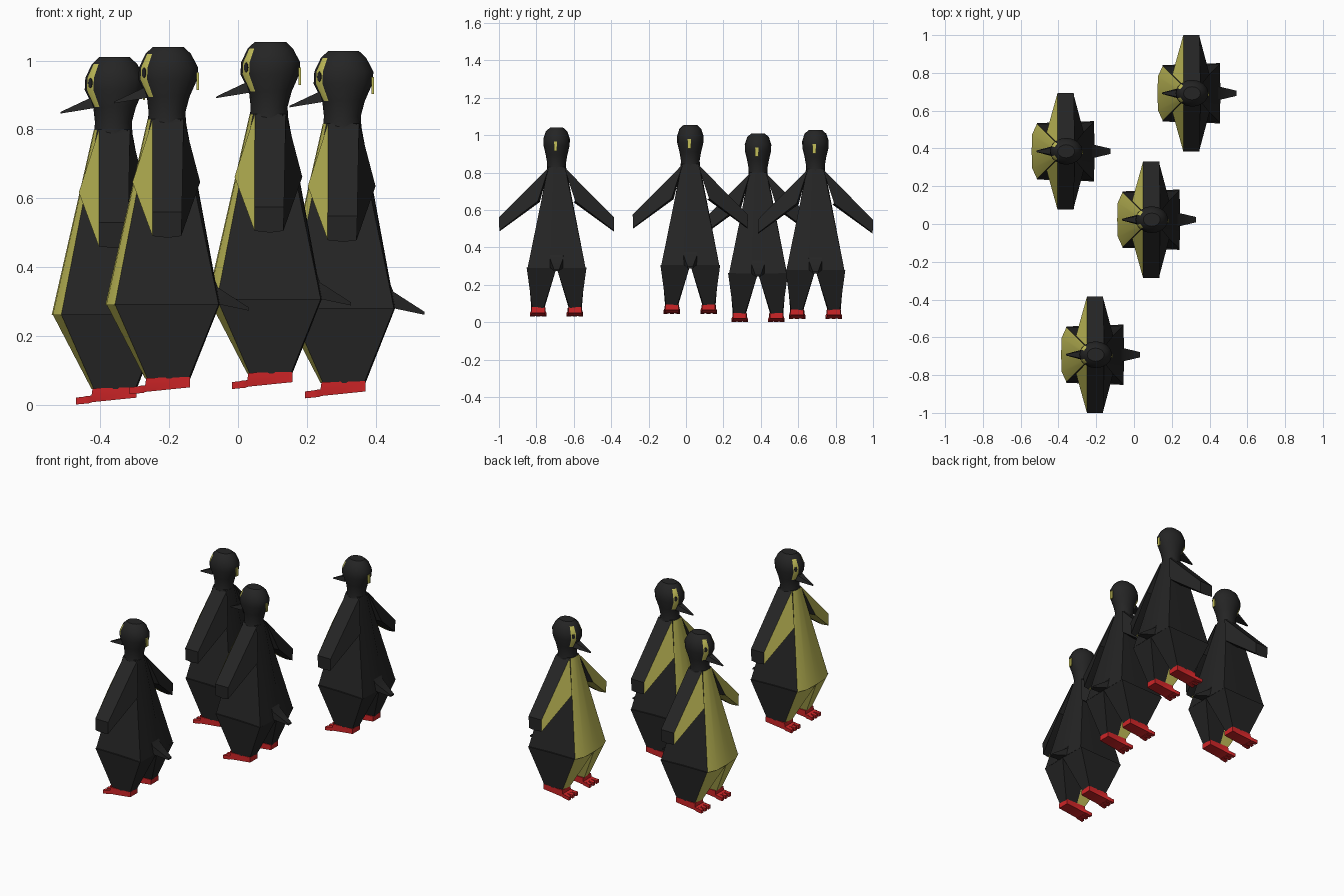
import bpy, bmesh, math
from mathutils import Vector

cube = bpy.data.objects.get("Cube")
if cube:
    bpy.data.objects.remove(cube, do_unlink=True)


def material(name, rgb):
    m = bpy.data.materials.new(name)
    m.use_nodes = True
    m.diffuse_color = (*rgb, 1)
    bsdf = next(n for n in m.node_tree.nodes if n.type == 'BSDF_PRINCIPLED')
    bsdf.inputs["Base Color"].default_value = (*rgb, 1)
    bsdf.inputs["Roughness"].default_value = 0.8
    return m


MATS = [material("black", (0.018, 0.018, 0.018)),
        material("yellow", (0.55, 0.52, 0.10)),
        material("red", (0.62, 0.018, 0.02))]
BLACK, YELLOW, RED = range(3)
parts = []


def loft(name, rings, colour=lambda level, side: BLACK, cap=BLACK, angle=35):
    """Skin a list of equal closed rings; colour is a rule on level and side."""
    bm = bmesh.new()
    rows = [[bm.verts.new(p) for p in ring] for ring in rings]
    n = len(rows[0])
    for lv in range(len(rows) - 1):
        for i in range(n):
            j = (i + 1) % n
            f = bm.faces.new((rows[lv][i], rows[lv][j], rows[lv + 1][j], rows[lv + 1][i]))
            f.material_index = colour(lv, i)
    for row in (rows[0], rows[-1]):
        bm.faces.new(row).material_index = cap
    bmesh.ops.recalc_face_normals(bm, faces=bm.faces)
    mesh = bpy.data.meshes.new(name)
    bm.to_mesh(mesh)
    bm.free()
    for m in MATS:
        mesh.materials.append(m)
    obj = bpy.data.objects.new(name, mesh)
    bpy.context.collection.objects.link(obj)
    bpy.ops.object.select_all(action='DESELECT')
    obj.select_set(True)
    bpy.context.view_layer.objects.active = obj
    bpy.ops.object.shade_smooth_by_angle(angle=math.radians(angle))
    parts.append(obj)
    return obj


def whole(half, z):
    """Mirror a half outline (first and last points on the centre line)."""
    return [(x, y, z) for x, y in half] + [(x, -y, z) for x, y in half[-2:0:-1]]


def box_ring(x, y, hw, low, high):
    return [(x, y - hw, low), (x, y + hw, low), (x, y + hw, high), (x, y - hw, high)]


# Body: tapered cone, yellow across the front panels
neck = [(-.06, 0), (-.058, .02), (-.05, .04), (0, .05), (.035, .045), (.05, .02), (.05, 0)]
waist = [(-.183, 0), (-.18, .09), (-.155, .145), (0, .145), (.147, .155), (.15, .04), (.15, 0)]
loft("body", [whole(neck, .80), whole(waist, .26)],
     lambda lv, i: YELLOW if i in (0, 1, 10, 11) else BLACK)

# Head and neck: z, front, back, half width
SEG = 16
profile = [(.79, .06, .052, .052), (.82, .057, .05, .05), (.865, .062, .062, .058),
           (.915, .087, .084, .07), (.95, .085, .087, .071), (.99, .066, .066, .058),
           (1.01, .045, .045, .035)]
rings = []
for z, front, back, width in profile:
    ring = []
    for i in range(SEG):
        a = math.tau * i / SEG
        c = math.cos(a)
        ring.append((-c * (front if c > 0 else back), math.sin(a) * width, z))
    rings.append(ring)
loft("head", rings, lambda lv, i: YELLOW if 2 <= lv <= 4 and i in (1, SEG - 2) else BLACK)

# Beak
loft("beak", [[(-.06, -.03, .862), (-.06, .03, .862), (-.07, .02, .892), (-.07, -.02, .892)],
              [(-.158, -.004, .846), (-.158, .004, .846),
               (-.157, .003, .851), (-.157, -.003, .851)]])

# Patch on the back of the head
loft("nape_patch", [[(x, -.015, .885), (x, .003, .885), (x, .003, .935), (x, -.015, .935)]
                    for x in (.082, .089)], lambda lv, i: YELLOW, YELLOW)

# Tail with a spine running up the back
loft("tail", [box_ring(.10, 0, .04, .262, .42), box_ring(.145, 0, .035, .262, .31),
              box_ring(.235, 0, .014, .243, .252)])

for side, s in (("left", -1), ("right", 1)):
    # Eye pupil plate
    a = math.pi * 3 / SEG
    centre = Vector((-.082 * math.cos(a), s * .068 * math.sin(a), .935))
    normal = Vector((-math.cos(a) / .085, s * math.sin(a) / .07, 0)).normalized()
    across = Vector((-normal.y, normal.x, 0))
    loft(side + "_pupil",
         [[centre + normal * d + across * .009 * math.cos(t) + Vector((0, 0, .015 * math.sin(t)))
           for t in (math.tau * k / 8 for k in range(8))] for d in (-.003, .004)])

    # Flipper: wedge with a yellow front
    root = [(-.045, .04, .80), (.045, .04, .80), (.093, .10, .617),
            (0, .09, .612), (-.104, .10, .617)]
    tip = [(-.046, .308, .53), (.04, .308, .53), (.038, .306, .46),
           (0, .306, .455), (-.046, .306, .46)]
    loft(side + "_flipper", [[(x, s * y, z) for x, y, z in r] for r in (root, tip)],
         lambda lv, i: YELLOW if i >= 3 else BLACK, angle=25)

    # Leg: yellow front and front half of the inner face
    top = [(-.18, 0), (-.155, .15), (0, .153), (.147, .16), (.15, 0), (-.03, 0)]
    low = [(-.067, .068), (-.06, .128), (0, .135), (.06, .13), (.064, .07), (-.01, .065)]
    loft(side + "_leg", [[(x, s * y, z) for x, y in r] for r, z in ((top, .262), (low, .045))],
         lambda lv, i: YELLOW if i in (0, 5) else BLACK)

    # Foot: sloping sole with three spread toes
    y = s * .098
    red = lambda lv, i: RED
    loft(side + "_foot", [box_ring(.064, y, .035, .02, .05), box_ring(-.064, y, .038, .007, .047),
                          box_ring(-.067, y, .040, .006, .026), box_ring(-.085, y, .042, .003, .024)],
         red, RED)
    for k, toe in enumerate(("inner", "middle", "outer")):
        d = s * (k - 1)
        loft(f"{side}_{toe}_toe", [box_ring(-.07, y + d * .026, .014, .004, .025),
                                   box_ring(-.112, y + d * .034, .010, 0, .02)], red, RED)

# The group: four birds sharing the same parts
places = [(-.203, -.692, .03), (-.359, .385, 0), (.094, .023, .045), (.307, .692, .018)]
for number, place in enumerate(places):
    for part in parts:
        obj = part
        if number:
            obj = part.copy()
            obj.name = f"{part.name}_{number + 1}"
            bpy.context.collection.objects.link(obj)
        obj.location = place
